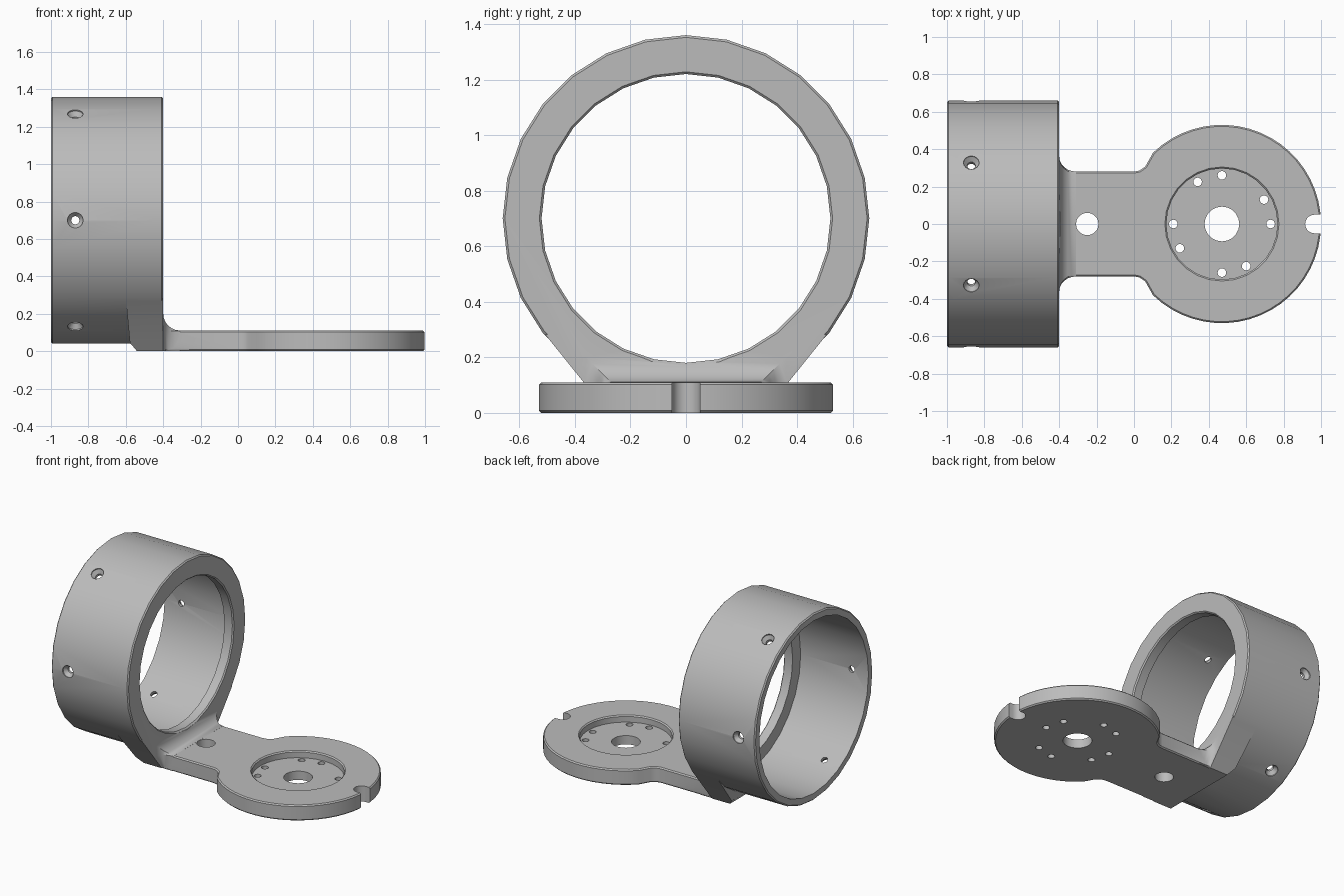
import bpy, bmesh, math
from mathutils import Matrix, Vector

cube = bpy.data.objects.get("Cube")
if cube:
    bpy.data.objects.remove(cube, do_unlink=True)

RING_Z, RING_R, DISC_X, DISC_R, THICK, ARM_W = 0.70, 0.66, 0.47, 0.53, 0.11, 0.28

grey = bpy.data.materials.new("satin_grey")
grey.use_nodes = True
colour = (0.5, 0.5, 0.5, 1)
grey.diffuse_color = colour
grey.node_tree.nodes["Principled BSDF"].inputs["Base Color"].default_value = colour


def finish(name, bm):
    bmesh.ops.recalc_face_normals(bm, faces=bm.faces[:])
    mesh = bpy.data.meshes.new(name)
    bm.to_mesh(mesh)
    bm.free()
    mesh.materials.append(grey)
    ob = bpy.data.objects.new(name, mesh)
    bpy.context.collection.objects.link(ob)
    return ob


def loft(name, sections, matrix=Matrix()):
    """Closed solid through a list of equal-length point loops."""
    bm = bmesh.new()
    loops = [[bm.verts.new(matrix @ Vector(p)) for p in s] for s in sections]
    n = len(loops[0])
    for a, b in zip(loops, loops[1:]):
        for i in range(n):
            bm.faces.new((a[i], a[(i + 1) % n], b[(i + 1) % n], b[i]))
    bm.faces.new(loops[0])
    bm.faces.new(loops[-1])
    return finish(name, bm)


def turned(name, profile, segs, matrix=Matrix()):
    """Solid of revolution about local z from (radius, height) pairs."""
    turns = [math.tau * i / segs for i in range(segs)]
    return loft(name, [[(r * math.cos(a), r * math.sin(a), h) for a in turns]
                       for r, h in profile], matrix)


def combine(body, other, operation):
    mod = body.modifiers.new("combine", "BOOLEAN")
    mod.operation, mod.solver, mod.object = operation, "EXACT", other
    bpy.context.view_layer.objects.active = body
    with bpy.context.temp_override(object=body, active_object=body):
        bpy.ops.object.modifier_apply(modifier=mod.name)
    bpy.data.objects.remove(other, do_unlink=True)


def mirrored(half):
    """Complete a loop of (x, y, z) points across y = 0."""
    return half + [(x, -y, z) for x, y, z in reversed(half)]


along_x = Matrix.Translation((0, 0, RING_Z)) @ Matrix.Rotation(math.pi / 2, 4, "Y")
at_disc = Matrix.Translation((DISC_X, 0, 0))

# Ring body with small chamfers
body = turned("ring_bracket", [(RING_R - 0.008, -1), (RING_R, -0.992),
                               (RING_R, -0.408), (RING_R - 0.008, -0.4)], 28, along_x)

# Foot web, tangent to the ring, with a sloping back
reach = math.hypot(ARM_W, RING_Z)
angle = math.acos(RING_R / reach) - math.atan2(RING_Z, ARM_W)
ty, tz = RING_R * math.cos(angle) - 0.004, RING_Z + RING_R * math.sin(angle)
mid = 0.16
edge = [(ARM_W, 0), (ARM_W + mid * (ty - ARM_W), mid * tz), (ty, tz)]
back = [(x, y, z) for x, (y, z) in zip((-0.54, -0.578, -0.6), edge)]
front = [(-0.4, y, z) for y, z in edge]
combine(body, loft("foot_web", [mirrored(back), mirrored(front)]), "UNION")

# Flat arm and round end plate
half = [(-0.46, ARM_W), (0, ARM_W), (0.03, 0.286), (0.06, 0.307)]
steps = 20
half += [(DISC_X + DISC_R * math.cos(a), DISC_R * math.sin(a))
         for a in (math.radians(134 * (1 - i / steps)) for i in range(steps))]
outline = half + [(DISC_X + DISC_R, 0)] + [(x, -y) for x, y in reversed(half)]
plate = loft("arm_plate", [[(x, y, z) for x, y in outline] for z in (0, THICK)])
bm = bmesh.new()
bm.from_mesh(plate.data)
rim = [e for e in bm.edges if abs(e.verts[0].co.z - e.verts[1].co.z) < 0.001
       and max(v.co.x for v in e.verts) > -0.45]
bmesh.ops.bevel(bm, geom=rim, offset=0.008, segments=1, affect="EDGES")
bm.to_mesh(plate.data)
bm.free()
combine(body, plate, "UNION")

# Curved fillet between arm and ring
rad = 0.09
sections = []
for i in range(7):
    a = math.pi / 2 * i / 6
    x = -0.4 + rad * (1 - math.sin(a))
    t = rad * (1 - math.cos(a)) + 0.0005
    sections.append(mirrored([(x, ARM_W - 0.003, 0.001), (x, ARM_W + 0.9 * t, THICK - 0.002),
                              (x, ARM_W + t - 0.01, THICK + t)]))
sections = [[(-0.43, y, z) for _, y, z in sections[-1]]] + sections[::-1]
combine(body, loft("root_fillet", sections), "UNION")

# Ring bore, with a narrower lip at the arm side
combine(body, turned("bore", [(0.61, -1.1), (0.61, -0.47)], 28, along_x), "DIFFERENCE")
combine(body, turned("lip_bore", [(0.52, -0.6), (0.52, -0.408), (0.53, -0.398),
                                  (0.53, -0.35)], 28, along_x), "DIFFERENCE")

# Six countersunk screw holes around the ring
for i in range(6):
    place = (Matrix.Translation((-0.87, 0, RING_Z))
             @ Matrix.Rotation(math.radians(60 * i + 90), 4, "X"))
    combine(body, turned("screw_hole", [(0.022, 0.55), (0.022, 0.625), (0.042, 0.65),
                                        (0.042, 0.7)], 16, place), "DIFFERENCE")

# Plate pocket, centre hole and bolt circle
combine(body, turned("pocket", [(0.297, 0.062), (0.297, 0.102), (0.306, 0.111),
                                (0.306, 0.2)], 28, at_disc), "DIFFERENCE")
holes = [(DISC_X, 0, 0.093), (-0.25, 0, 0.06)]
for deg in (0, 90, 180, 270, 30, 120, 210, 300):
    a = math.radians(deg)
    holes.append((DISC_X + 0.26 * math.cos(a), 0.26 * math.sin(a), 0.023))
for x, y, r in holes:
    combine(body, turned("hole", [(r, -0.1), (r, 0.3)], 20 if r > 0.05 else 16,
                         Matrix.Translation((x, y, 0))), "DIFFERENCE")

# Round-ended notch at the plate tip
notch = [(1.1, 0.05)] + [(0.965 - 0.05 * math.sin(a), 0.05 * math.cos(a))
                         for a in (math.pi * i / 10 for i in range(11))] + [(1.1, -0.05)]
combine(body, loft("notch", [[(x, y, z) for x, y in notch] for z in (-0.1, 0.3)]), "DIFFERENCE")

# Smooth round surfaces, keep machined edges crisp
for ob in bpy.context.selected_objects:
    ob.select_set(False)
body.select_set(True)
bpy.context.view_layer.objects.active = body
bpy.ops.object.shade_smooth_by_angle(angle=math.radians(30))
